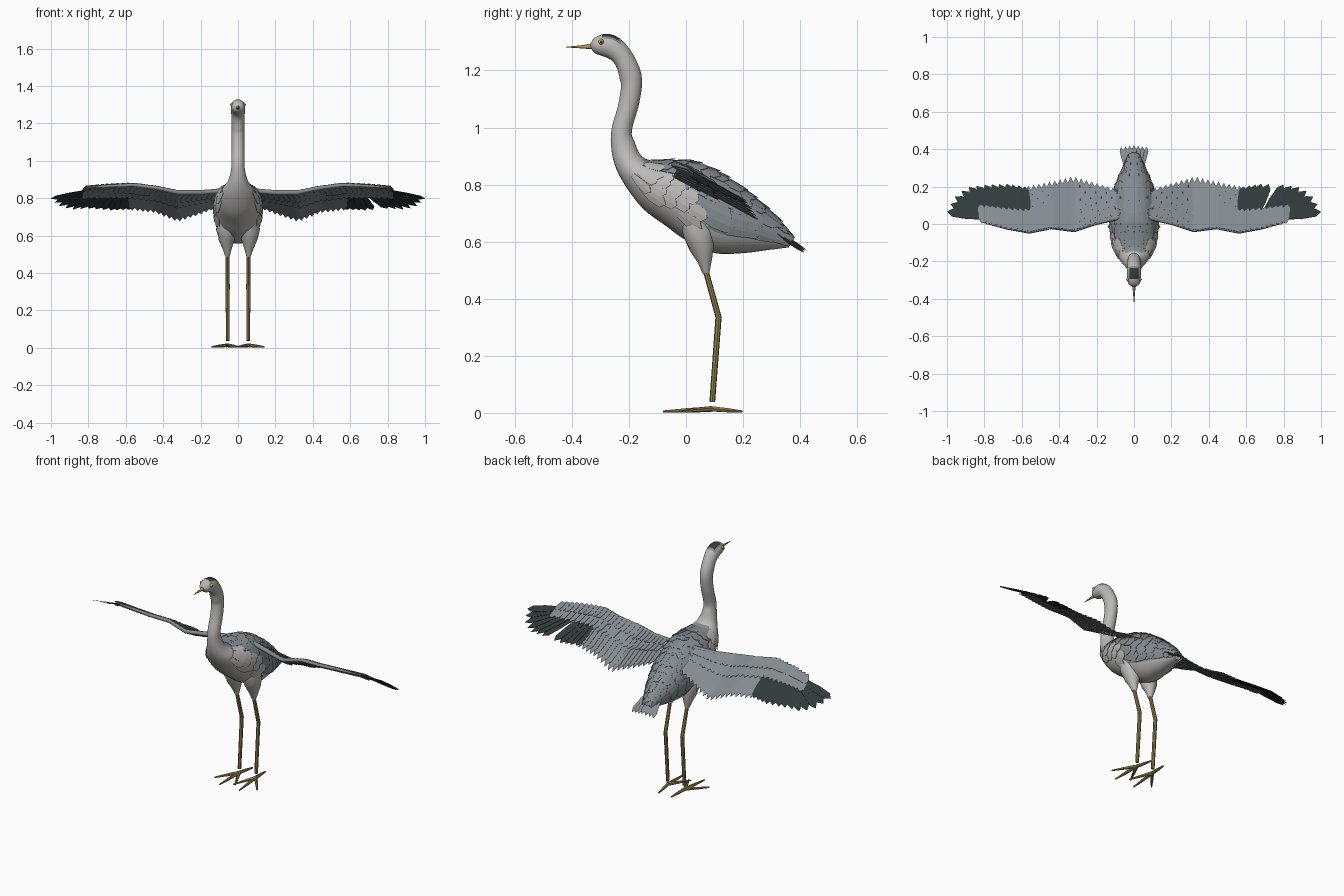
import bpy
import math
import random
from mathutils import Vector

random.seed(4)
cube = bpy.data.objects.get("Cube")
if cube:
    bpy.data.objects.remove(cube, do_unlink=True)


def material(name, *rgb):
    mat = bpy.data.materials.new(name)
    mat.use_nodes = True
    colour = (*rgb, 1)
    mat.diffuse_color = colour
    mat.node_tree.nodes["Principled BSDF"].inputs["Base Color"].default_value = colour
    return mat


PALE = material("pale grey plumage", .5, .49, .48)
SLATE = material("slate grey plumage", .23, .26, .28)
BLACK = material("black flight feathers", .03, .043, .043)
LEG = material("olive yellow skin", .3, .23, .08)
BEAK = material("ochre beak", .45, .3, .08)
EYE = material("amber eye", .7, .4, .03)


def make(name, verts, faces, mats, rule=None, smooth=False, thick=0):
    """Turn points and faces into an object; rule(i) gives a face's material."""
    mesh = bpy.data.meshes.new(name)
    mesh.from_pydata(verts, [], faces)
    for mat in mats:
        mesh.materials.append(mat)
    if rule:
        for poly in mesh.polygons:
            poly.material_index = rule(poly.index)
    mesh.validate()
    obj = bpy.data.objects.new(name, mesh)
    bpy.context.collection.objects.link(obj)
    if smooth:
        bpy.ops.object.select_all(action='DESELECT')
        obj.select_set(True)
        bpy.context.view_layer.objects.active = obj
        bpy.ops.object.shade_smooth_by_angle(angle=math.radians(50))
    if thick:
        mod = obj.modifiers.new("thickness", 'SOLIDIFY')
        mod.thickness = thick
        mod.offset = 0
    return obj


def skin(rings, sides):
    """Faces joining a stack of rings, with both ends capped."""
    faces = [(r * sides + s, r * sides + (s + 1) % sides,
              (r + 1) * sides + (s + 1) % sides, (r + 1) * sides + s)
             for r in range(rings - 1) for s in range(sides)]
    last = (rings - 1) * sides
    return faces + [tuple(reversed(range(sides))), tuple(range(last, last + sides))]


def tube(name, path, radii, mat, sides=8, smooth=True):
    pts = [Vector(p) for p in path]
    verts = []
    for i, p in enumerate(pts):
        along = pts[min(i + 1, len(pts) - 1)] - pts[max(i - 1, 0)]
        turn = Vector((0, 0, 1)).rotation_difference(along)
        for s in range(sides):
            a = math.tau * s / sides
            verts.append(p + turn @ Vector((math.cos(a), math.sin(a), 0)) * radii[i])
    return make(name, verts, skin(len(pts), sides), [mat], smooth=smooth)


def interp(table, x):
    """Linear lookup of the remaining columns by the first column."""
    for a, b in zip(table, table[1:]):
        if x <= b[0] or b is table[-1]:
            t = (x - a[0]) / (b[0] - a[0])
            return [p + (q - p) * t for p, q in zip(a[1:], b[1:])]


def feather(verts, faces, place):
    """Pointed plate; place(t, s) maps length and side to a position."""
    n = len(verts)
    for t, w in ((0, .7), (.45, 1), (.85, .9)):
        verts += [place(t, s * w) for s in (-1, 0, 1)]
    verts.append(place(1, 0))
    for r in (n, n + 3):
        faces += [(r, r + 1, r + 4, r + 3), (r + 1, r + 2, r + 5, r + 4)]
    faces += [(n + 6, n + 7, n + 9), (n + 7, n + 8, n + 9)]


# Body, neck and head: throat side y, z, nape side y, z, half width
SECTIONS = [
    (-.335, 1.28, -.334, 1.295, .01), (-.318, 1.26, -.32, 1.315, .03),
    (-.285, 1.248, -.285, 1.328, .037), (-.26, 1.235, -.245, 1.32, .038),
    (-.243, 1.21, -.205, 1.285, .036), (-.232, 1.17, -.167, 1.22, .035),
    (-.228, 1.14, -.154, 1.16, .034), (-.24, 1.07, -.165, 1.08, .034),
    (-.26, 1, -.19, .99, .035), (-.263, .94, -.18, .95, .038),
    (-.25, .87, -.16, .905, .055), (-.215, .8, -.125, .885, .085),
    (-.15, .715, -.06, .88, .11), (-.07, .655, .02, .875, .12),
    (0, .605, .1, .845, .12), (.1, .56, .18, .795, .11),
    (.2, .56, .25, .74, .085), (.28, .57, .32, .675, .052),
    (.36, .58, .375, .605, .02)]
LAST = len(SECTIONS) - 1


def surf(u, angle, lift=0):
    """Point on the body; angle 0 is the back, 180 the belly, in degrees."""
    u = max(0, min(LAST, u))
    i = min(int(u), LAST - 1)
    t = u - i
    a, b, c, d = (SECTIONS[max(0, min(LAST, i + k))] for k in (-1, 0, 1, 2))
    fy, fz, by, bz, w = (
        q + t / 2 * (r - p + t * (2 * p - 5 * q + 4 * r - s + t * (3 * (q - r) + s - p)))
        for p, q, r, s in zip(a, b, c, d))
    front, back = Vector((0, fy, fz)), Vector((0, by, bz))
    k = math.radians(angle)
    out = (back - front) / 2 * math.cos(k) + Vector((w * math.sin(k), 0, 0))
    return (front + back) / 2 + out + out.normalized() * lift


def mantle_limit(u):
    return min(112, 30 + 18 * (u - 10))


SIDES, STEP = 28, 4


def body_rule(i):
    u, s = (i // SIDES + .5) / STEP, i % SIDES + .5
    angle = 360 * min(s, SIDES - s) / SIDES
    if 1.7 < u < 3.6 and angle < 52:
        return 2 if angle < 38 and u < 3.2 else 1
    return 1 if 10.6 < u < LAST and angle < mantle_limit(u) else 0


rings = LAST * STEP + 1
make("body_neck_and_head",
     [surf(r / STEP, 360 * s / SIDES) for r in range(rings) for s in range(SIDES)],
     skin(rings, SIDES), [PALE, SLATE, BLACK], body_rule, smooth=True)


# Overlapping plumage plates lying on the body
def plumage(name, mat, rows, angles, length, half):
    verts, faces = [], []
    for u in rows:
        for angle in angles(u):
            mid, du = angle + random.uniform(-4, 4), length * random.uniform(.85, 1.1)
            for side in (-1, 1):
                feather(verts, faces, lambda t, s: surf(
                    u + du * t, side * (mid + half * s), .003 + .01 * t))
    make(name, verts, faces, [mat], thick=.002)


plumage("mantle_feathers", SLATE, [11 + .6 * k for k in range(11)],
        lambda u: range(6, int(mantle_limit(u)), 19), 1.4, 13)
plumage("shoulder_feathers", PALE, [10.9 + .6 * k for k in range(5)],
        lambda u: range(int(mantle_limit(u)) + 8, 118, 17), 1.1, 11)

# Tail fan
verts, faces = [], []
for k in range(-3, 4):
    root, tip = Vector((k * .008, .26, .675)), Vector((k * .023, .42 - .003 * abs(k), .572))
    feather(verts, faces, lambda t, s: root.lerp(tip, t) + Vector(
        (.016 * s, 0, .004 * s - .003 * abs(k))))
make("tail_feathers", verts, faces, [SLATE], thick=.002)

# Wing outline: x, leading edge y, leading edge z
LEADING = [(.07, .03, .845), (.2, 0, .835), (.32, -.04, .835), (.44, -.025, .86),
           (.56, -.05, .875), (.68, -.03, .87), (.8, 0, .86), (.9, .03, .83), (1, .06, .8)]
TRAILING = [(.07, .18), (.2, .22), (.32, .255), (.45, .225), (.58, .2)]
PRIMARY_TIPS = [(0, .585, .2), (.25, .68, .215), (.5, .8, .21),
                (.7, .9, .195), (.85, .965, .14), (1, 1, .065)]


def wing_point(x, y, lift, side):
    lead_y, lead_z = interp(LEADING, x)
    return Vector((side * x, y, lead_z - .55 * (y - lead_y) + lift))


def wing_row(name, mat, quills, half, lift, side):
    """One row of feathers; quills are pairs of root and tip points."""
    verts, faces = [], []
    for root, tip in quills:
        root, tip = Vector(root), Vector(tip)
        across = (tip - root).orthogonal().normalized() * half

        def place(t, s):
            p = root.lerp(tip, t) + across * s
            return wing_point(p.x, p.y, lift + .002 * s, side)
        feather(verts, faces, place)
    make(name, verts, faces, [mat], thick=.002)


def across_wing(count, start, end, reach, sweep):
    quills = []
    for k in range(count):
        x = start + (end - start) * k / (count - 1)
        lead = interp(LEADING, x)[0]
        chord = interp(TRAILING, min(x, .58))[0] - lead
        quills.append(((x, lead + .008), (x + sweep, lead + chord * reach)))
    return quills


for side, label in ((1, "left"), (-1, "right")):
    wing_row(label + "_secondaries", SLATE, across_wing(18, .08, .56, 1, .005), .022, 0, side)
    primaries = []
    for k in range(13):
        if side > 0 and k == 5:    # moulted feather leaves a gap
            continue
        f = k / 12
        primaries.append(((.57 + .25 * f, .06 - .02 * f), interp(PRIMARY_TIPS, f)))
    wing_row(label + "_primaries", BLACK, primaries, .023, 0, side)
    for level, lift in (("upper", 1), ("under", -1)):
        for row, count, reach, gap in (("greater", 25, .52, .006), ("lesser", 27, .3, .011)):
            wing_row(f"{label}_{level}_{row}_coverts", SLATE,
                     across_wing(count, .08, .8, reach, .02), .021, lift * gap, side)
    arm = [wing_point(x, y + .008, 0, side) for x, y, z in LEADING[:-2]]
    tube(label + "_wing_arm", arm, [.014, .013, .012, .011, .01, .008, .004], SLATE)

    # Thigh, leg and foot
    tube(label + "_thigh",
         [(side * x, y, z) for x, y, z in ((.058, .035, .68), (.062, .045, .63),
          (.06, .055, .58), (.058, .066, .53), (.056, .07, .49))],
         [.055, .056, .044, .025, .012], PALE, 16)
    tube(label + "_leg",
         [(side * x, y, z) for x, y, z in ((.056, .066, .51), (.055, .114, .335), (.055, .092, .038))],
         [.01, .011, .01], LEG, smooth=False)
    ankle = Vector((side * .055, .09, .014))
    for toe, dx, dy in (("middle", .01, -.17), ("outer", .085, -.11),
                        ("inner", -.06, -.125), ("hind", -.012, .108)):
        tip = ankle + Vector((side * dx, dy, -.009))
        tube(f"{label}_{toe}_toe", [ankle, ankle.lerp(tip, .5), tip],
             [.01, .008, .004], LEG, 6, False)

    # Eye with a dark pupil
    for part, mat, x, r in (("eye", EYE, .031, .01), ("pupil", BLACK, .037, .0055)):
        bpy.ops.mesh.primitive_uv_sphere_add(segments=12, ring_count=8, radius=r,
                                             location=(side * x, -.297, 1.3))
        ball = bpy.context.object
        ball.name = f"{label}_{part}"
        ball.data.materials.append(mat)
        bpy.ops.object.shade_smooth_by_angle()

# Beak
tube("beak", [(0, -.325, 1.285), (0, -.36, 1.283), (0, -.42, 1.282)],
     [.011, .006, .001], BEAK)
